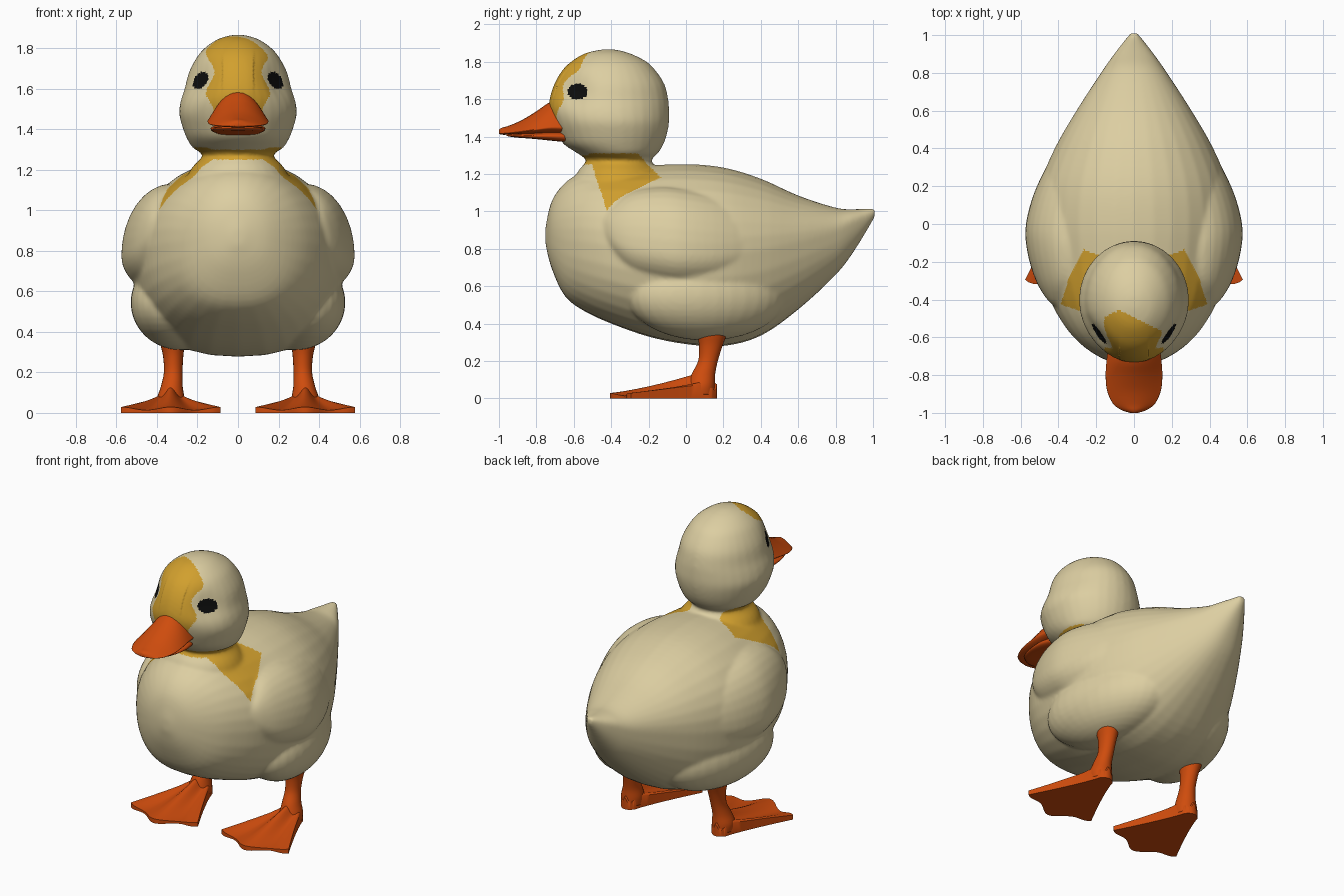
import bpy, bmesh, math
from mathutils import Matrix

if "Cube" in bpy.data.objects:
    bpy.data.objects.remove(bpy.data.objects["Cube"])


def material(name, rgb):
    m = bpy.data.materials.new(name)
    m.diffuse_color = (*rgb, 1)
    m.use_nodes = True
    m.node_tree.nodes["Principled BSDF"].inputs["Base Color"].default_value = m.diffuse_color
    return m


CREAM = material("cream", (0.72, 0.62, 0.36))
YELLOW = material("golden yellow", (0.64, 0.35, 0.027))
ORANGE = material("orange", (0.62, 0.072, 0.004))
BLACK = material("black", (0.004, 0.004, 0.004))


def smooth_rows(rows, n=4):
    """Catmull-Rom interpolation through rows of numbers."""
    out = []
    for i in range(len(rows) - 1):
        p0, p1 = rows[max(i - 1, 0)], rows[i]
        p2, p3 = rows[i + 1], rows[min(i + 2, len(rows) - 1)]
        for k in range(n):
            t = k / n
            out.append([0.5 * (2 * b + (c - a) * t + (2 * a - 5 * b + 4 * c - d) * t * t
                               + (3 * b - a - 3 * c + d) * t ** 3)
                        for a, b, c, d in zip(p0, p1, p2, p3)])
    return out + [list(rows[-1])]


def loft(bm, rows, axis="y", side=1, mid=0.5, power=1.0, low=1.0, n=32):
    """Skin rings; row = position, low, high, half width, centre x, mid fraction (last two optional)."""
    rings = []
    rows = [(list(r) + [0, mid])[:6] if len(r) == 4 else (list(r) + [mid])[:6] for r in rows]
    for pos, lo, hi, rx, cx, m in smooth_rows(rows):
        zm, ring = lo + (hi - lo) * m, []
        for k in range(n):
            a = 2 * math.pi * k / n
            s, c = math.sin(a), math.cos(a)
            if s > 0:
                v = zm + (hi - zm) * s ** power
            else:
                v = zm - (zm - lo) * abs(s) ** low
                c = math.copysign(abs(c) ** low, c)
            x = side * (cx + max(rx, 0.002) * c)
            ring.append(bm.verts.new((x, pos, v) if axis == "y" else (x, v, pos)))
        rings.append(ring)
    for r, q in zip(rings, rings[1:]):
        for k in range(n):
            bm.faces.new((r[k], r[(k + 1) % n], q[(k + 1) % n], q[k]))
    bm.faces.new(rings[0])
    bm.faces.new(rings[-1])


def finish(bm, name, mats):
    bmesh.ops.recalc_face_normals(bm, faces=bm.faces)
    me = bpy.data.meshes.new(name)
    bm.to_mesh(me)
    bm.free()
    for m in mats:
        me.materials.append(m)
    me.shade_smooth()
    ob = bpy.data.objects.new(name, me)
    bpy.context.collection.objects.link(ob)
    return ob


# Body, wings, thighs, neck and head, fused into one skin
bm = bmesh.new()
loft(bm, [(-0.752, 0.83, 0.91, 0.03), (-0.72, 0.70, 1.05, 0.15), (-0.65, 0.55, 1.15, 0.265),
          (-0.55, 0.47, 1.21, 0.36), (-0.4, 0.40, 1.235, 0.445), (-0.2, 0.33, 1.245, 0.50),
          (0, 0.29, 1.253, 0.525), (0.2, 0.28, 1.235, 0.50, 0, 0.52), (0.4, 0.335, 1.175, 0.42, 0, 0.55),
          (0.6, 0.475, 1.085, 0.305, 0, 0.6), (0.8, 0.66, 1.02, 0.175, 0, 0.65),
          (0.9, 0.79, 1.012, 0.105, 0, 0.7), (1.01, 0.97, 1.018, 0.02, 0, 0.6)], low=0.82)
loft(bm, [(1.05, -0.62, -0.05, 0.30), (1.20, -0.585, -0.13, 0.235), (1.27, -0.535, -0.185, 0.175),
          (1.31, -0.58, -0.15, 0.225), (1.36, -0.655, -0.12, 0.255), (1.42, -0.69, -0.10, 0.277),
          (1.48, -0.715, -0.09, 0.291), (1.54, -0.732, -0.09, 0.283), (1.60, -0.73, -0.095, 0.264),
          (1.68, -0.705, -0.115, 0.243), (1.75, -0.665, -0.16, 0.207), (1.80, -0.615, -0.21, 0.166),
          (1.845, -0.54, -0.30, 0.10), (1.866, -0.45, -0.38, 0.03)], axis="z")
for s in (1, -1):
    loft(bm, [(-0.44, 0.90, 0.95, 0.01, 0.40), (-0.40, 0.78, 1.01, 0.075, 0.385),
              (-0.30, 0.655, 1.10, 0.185, 0.335), (-0.15, 0.60, 1.13, 0.235, 0.33),
              (0, 0.58, 1.12, 0.243, 0.33), (0.2, 0.60, 1.08, 0.225, 0.29),
              (0.4, 0.68, 1.02, 0.20, 0.20), (0.5, 0.75, 0.95, 0.10, 0.17)], side=s, mid=0.35)
    thigh = bmesh.ops.create_uvsphere(bm, u_segments=32, v_segments=20, radius=1)["verts"]
    bmesh.ops.scale(bm, vec=(0.232, 0.43, 0.235), verts=thigh)
    bmesh.ops.rotate(bm, matrix=Matrix.Rotation(s * 0.24, 3, "Z"), verts=thigh)
    bmesh.ops.translate(bm, vec=(s * 0.283, 0.11, 0.545), verts=thigh)
body = finish(bm, "body_and_head", [])
remesh = body.modifiers.new("fuse", "REMESH")
remesh.mode, remesh.voxel_size = "VOXEL", 0.0105
soft = body.modifiers.new("soften", "SMOOTH")
soft.factor, soft.iterations = 0.5, 12
fused = bpy.data.meshes.new_from_object(body.evaluated_get(bpy.context.evaluated_depsgraph_get()))
body.modifiers.clear()
body.data = fused
fused.materials.clear()
for m in (CREAM, YELLOW, BLACK):
    fused.materials.append(m)
fused.shade_smooth()

# Shallow eye sockets
for v in fused.vertices:
    x, y, z = v.co
    if abs(x) > 0.08 and y < -0.4 and z > 1.4:
        d2 = (y + 0.60) ** 2 + (z - 1.645) ** 2
        v.co.x -= math.copysign(0.03 * math.exp(-d2 / 0.008), x)


def plumage(p):
    """Material slot by position: eyes, forehead blaze, collar patches."""
    x, y, z = p
    ax = abs(x)
    if y < -0.5 and ax > 0.1 and ((y + 0.58) / 0.053) ** 2 + ((z - 1.64) / 0.043) ** 2 < 1:
        return 2
    blaze = 0.137 + 0.02 * math.cos((z - 1.58) * 31)
    if z > 1.48 and ax < blaze and y < -0.455 - 0.5 * abs(x + 0.08):
        return 1
    if 1.25 < z < 1.30 and y < -0.3:
        return 1
    if (0.96 < z < 1.31 and -0.51 + (1.27 - z) * 0.33 < y < -0.13 - max(z - 1.175, 0) * 0.95
            and 0.11 < ax < 0.255 + (-0.12 - y) * 0.6):
        edge = 0.965 + 0.21 * math.sqrt(max(y + 0.43, 0) / 0.3)
        if z > edge:
            return 1
    return 0


for f in fused.polygons:
    f.material_index = plumage(f.center)

# Upper and lower bill
bm = bmesh.new()
loft(bm, [(-0.64, 1.41, 1.60, 0.135), (-0.72, 1.415, 1.588, 0.145), (-0.80, 1.415, 1.535, 0.15),
          (-0.88, 1.412, 1.487, 0.143), (-0.95, 1.41, 1.457, 0.112), (-0.985, 1.41, 1.447, 0.066),
          (-1.0, 1.415, 1.437, 0.02)], mid=0.2, power=2.1)
finish(bm, "upper_bill", [ORANGE])
bm = bmesh.new()
loft(bm, [(-0.64, 1.37, 1.43, 0.12), (-0.72, 1.378, 1.43, 0.135), (-0.82, 1.388, 1.42, 0.128),
          (-0.91, 1.395, 1.42, 0.095), (-0.96, 1.403, 1.417, 0.03)], low=0.7)
finish(bm, "lower_bill", [ORANGE])


def webbed_foot(bm, s):
    """Slab fanning from heel to three toe tips, with ridged top and scalloped edge."""
    nt, ns = 20, 24
    top, bot = [], []
    for i in range(nt + 1):
        t = i / nt
        for j in range(ns + 1):
            u = 2 * j / ns - 1
            toe = math.cos(math.pi * u) ** 2
            w = 0.05 + 0.195 * t ** 1.15
            reach = 0.57 - 0.11 * u * u - 0.05 * (1 - toe)
            x = s * (0.332 + w * u)
            y = 0.165 - reach * t - 0.03 * u * u * (1 - t)
            rise = 0.125 * (1 - t) ** 1.6 * (1 - 0.7 * u * u) * min(1, 0.25 + 5 * t)
            h = 0.014 + rise + 0.03 * toe * (1 - 0.5 * t ** 3)
            top.append(bm.verts.new((x, y, h)))
            bot.append(bm.verts.new((x, y, 0)))
    row = ns + 1
    for i in range(nt):
        for j in range(ns):
            q = [i * row + j, i * row + j + 1, (i + 1) * row + j + 1, (i + 1) * row + j]
            bm.faces.new([top[k] for k in q])
            bm.faces.new([bot[k] for k in reversed(q)])
    rim = ([j for j in range(ns)] + [i * row + ns for i in range(nt)]
           + [nt * row + j for j in range(ns, 0, -1)] + [i * row for i in range(nt, 0, -1)])
    for a, b in zip(rim, rim[1:] + rim[:1]):
        bm.faces.new((top[a], top[b], bot[b], bot[a]))


# Legs and webbed feet
for s, name in ((1, "left"), (-1, "right")):
    bm = bmesh.new()
    loft(bm, [(0.02, 0.0, 0.155, 0.065, 0.332), (0.07, 0.01, 0.155, 0.068, 0.332),
              (0.13, 0.03, 0.156, 0.054, 0.327), (0.20, 0.065, 0.17, 0.046, 0.32),
              (0.28, 0.07, 0.195, 0.050, 0.32), (0.345, 0.06, 0.22, 0.062, 0.323),
              (0.40, 0.06, 0.24, 0.07, 0.323)], axis="z", side=s, n=24)
    finish(bm, name + "_leg", [ORANGE])
    bm = bmesh.new()
    webbed_foot(bm, s)
    foot = finish(bm, name + "_foot", [ORANGE])
    bpy.context.view_layer.objects.active = foot
    foot.select_set(True)
    bpy.ops.object.shade_smooth_by_angle(angle=math.radians(40))
    foot.select_set(False)
